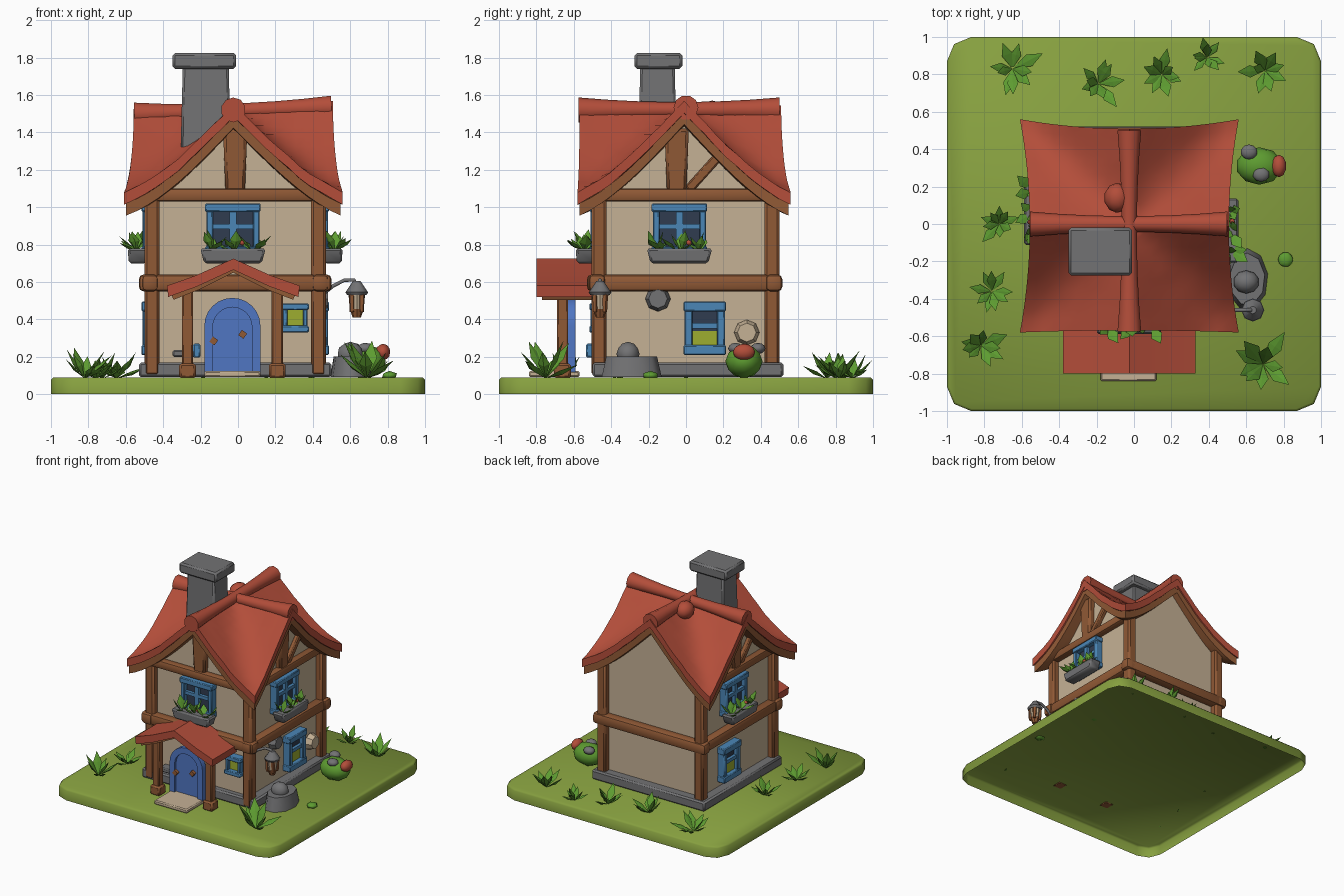
import bpy, bmesh, math, random
from mathutils import Matrix, Vector

random.seed(4)
cube = bpy.data.objects.get("Cube")
if cube:
    bpy.data.objects.remove(cube, do_unlink=True)


def material(name, r, g, b):
    m = bpy.data.materials.new(name)
    m.use_nodes = True
    m.diffuse_color = (r, g, b, 1)
    bsdf = next(n for n in m.node_tree.nodes if n.type == 'BSDF_PRINCIPLED')
    bsdf.inputs["Base Color"].default_value = (r, g, b, 1)
    return m


RED = material("roof red", .45, .075, .042)
WOOD = material("wood brown", .28, .10, .036)
CREAM = material("plaster cream", .56, .44, .30)
STONE = material("stone grey", .17, .17, .175)
BLUE = material("window blue", .07, .24, .47)
DOOR = material("door blue", .08, .18, .54)
GRASS = material("lawn green", .24, .35, .05)
LEAF = material("leaf green", .11, .33, .03)
LIME = material("lit pane lime", .34, .42, .03)
DARK = material("dark glass", .03, .045, .08)


def T(x, y, z):
    return Matrix.Translation((x, y, z))


def R(deg, axis):
    return Matrix.Rotation(math.radians(deg), 4, axis)


def add(name, bm, mat, M=Matrix(), angle=40):
    bmesh.ops.recalc_face_normals(bm, faces=bm.faces[:])
    me = bpy.data.meshes.new(name)
    bm.to_mesh(me)
    bm.free()
    me.materials.append(mat)
    for p in me.polygons:
        p.use_smooth = angle > 0
    if angle:
        me.set_sharp_from_angle(angle=math.radians(angle))
    ob = bpy.data.objects.new(name, me)
    ob.matrix_world = M
    bpy.context.collection.objects.link(ob)
    return ob


def box(name, x, y, z, mat, M=Matrix(), bevel=0.0, taper=1.0, seg=1):
    """Box from (min, max) ranges; taper scales the bottom face."""
    bm = bmesh.new()
    bmesh.ops.create_cube(bm, size=1)
    for v in bm.verts:
        k = taper if v.co.z < 0 else 1
        v.co = [(a + b) / 2 + c * (b - a) * s for (a, b), c, s in zip((x, y, z), v.co, (k, k, 1))]
    if bevel:
        bmesh.ops.bevel(bm, geom=bm.edges[:], offset=bevel, segments=seg, affect='EDGES', profile=.5)
    return add(name, bm, mat, M)


def cone(name, r1, r2, depth, mat, M, sides=8):
    bm = bmesh.new()
    bmesh.ops.create_cone(bm, cap_ends=True, segments=sides, radius1=r1, radius2=r2, depth=depth)
    return add(name, bm, mat, M)


def ball(name, loc, size, mat, sub=2):
    bm = bmesh.new()
    bmesh.ops.create_icosphere(bm, subdivisions=sub, radius=1)
    return add(name, bm, mat, T(*loc) @ Matrix.Diagonal((*size, 1)), 60)


def prism(name, pts, y0, y1, mat, M=Matrix(), angle=40):
    """Extrude an x-z outline along y."""
    bm = bmesh.new()
    f = bm.faces.new([bm.verts.new((x, y0, z)) for x, z in pts])
    ext = bmesh.ops.extrude_face_region(bm, geom=[f])
    bmesh.ops.translate(bm, verts=[v for v in ext['geom'] if isinstance(v, bmesh.types.BMVert)], vec=(0, y1 - y0, 0))
    return add(name, bm, mat, M, angle)


def plant(name, loc, count, length, low, high, M=Matrix(), spread=0.0, width=.18):
    """Tuft of folded, diamond-shaped leaves."""
    bm = bmesh.new()
    for i in range(count):
        L = length * random.uniform(.75, 1.1)
        turn = R(360 * i / count + random.uniform(-20, 20), 'Z') @ R(-random.uniform(low, high), 'Y')
        base = Vector((random.uniform(-spread, spread), 0, 0))
        w = L * width
        pts = [(0, 0, 0), (L, 0, 0), (L * .55, w, 0), (L * .55, -w, 0),
               (L * .55, 0, L * .02), (L * .5, 0, -L * .08)]
        vs = [bm.verts.new(base + turn @ Vector(p)) for p in pts]
        bmesh.ops.convex_hull(bm, input=vs)
    return add(name, bm, LEAF, M @ T(*loc), 0)


# Lawn tray with clipped corners, open underneath
bm = bmesh.new()
bmesh.ops.create_cube(bm, size=1, matrix=T(0, 0, .045) @ Matrix.Diagonal((2, 2, .09, 1)))
upright = [e for e in bm.edges if abs(e.verts[0].co.z - e.verts[1].co.z) > .05]
bmesh.ops.bevel(bm, geom=upright, offset=.13, segments=2, affect='EDGES', profile=.5)
rim = [e for e in bm.edges if min(v.co.z for v in e.verts) > .08]
bmesh.ops.bevel(bm, geom=rim, offset=.012, segments=1, affect='EDGES')
bmesh.ops.recalc_face_normals(bm, faces=bm.faces[:])
bmesh.ops.delete(bm, geom=[f for f in bm.faces if f.normal.z < -.9], context='FACES')
add("lawn", bm, GRASS, angle=60)

# Plaster walls: two crossed gabled prisms
CX = -.015
outline = [(-.435, .1), (.435, .1), (.435, 1.07), (0, 1.44), (-.435, 1.07)]
prism("walls_front_back", outline, -.45, .445, CREAM, T(CX, 0, 0))
prism("walls_sides", outline, -.435, .435, CREAM, T(CX, 0, 0) @ R(90, 'Z'))
box("foundation", (-.53, .5), (-.5, .52), (.091, .17), STONE, bevel=.012)

# Timber frame
for x in (-.46, .43):
    for y in (-.465, .46):
        box("corner_post", (x - .04, x + .04), (y - .04, y + .04), (.1, 1.08), WOOD, bevel=.014)
for y in (-.475, .47):
    box("middle_beam_x", (-.53, .5), (y - .045, y + .045), (.55, .64), WOOD, bevel=.025, seg=2)
for x in (-.47, .44):
    box("middle_beam_y", (x - .045, x + .045), (-.53, .515), (.55, .64), WOOD, bevel=.025, seg=2)
    box("top_beam_y", (x - .035, x + .035), (-.5, .48), (1.03, 1.1), WOOD, bevel=.02, seg=2)
box("top_beam_front", (-.49, .47), (-.51, -.44), (1.03, 1.1), WOOD, bevel=.02, seg=2)

# Wall frames: local -y points out of each wall
FRONT = T(CX, -.455, 0)
RIGHT = T(.425, 0, 0) @ R(90, 'Z')
LEFT = T(-.455, 0, 0) @ R(-90, 'Z')
for M, cx in ((FRONT, 0), (RIGHT, -.05), (LEFT, -.03)):
    box("gable_post", (cx - .065, cx + .065), (-.045, .03), (1.08, 1.42), WOOD, M, bevel=.015, taper=.8)
    if M is not FRONT:
        box("gable_brace", (-.025, .025), (-.02, .02), (-.13, .1), WOOD, M @ T(cx + .15, -.01, 1.19) @ R(42, 'Y'), bevel=.008)


# Cross-gabled roof: height falls with the smaller distance to either ridge
def roof(name, scale, drop, thick, mat, rough):
    n = 20
    bm = bmesh.new()
    grid = []
    for i in range(n + 1):
        row = []
        for j in range(n + 1):
            u, v = 2 * i / n - 1, 2 * j / n - 1
            t, far = min(abs(u), abs(v)), max(abs(u), abs(v))
            # soften the valleys between corner and ridge crossing
            k = 1.4 * far * (1 - far) + .001
            t -= max(k - (far - t), 0) ** 2 / k / 4
            z = 1.53 - .57 * t + .12 * t ** 3 + .035 * (far - .5) * (1 - t) + .02 * u * (1 - t)
            z += random.uniform(-rough, rough)
            x = -.025 + .585 * scale * u * (1 - .09 * (1 - v * v) * abs(u))
            y = -.01 + .57 * scale * v * (1 - (.09 if v > 0 else .02) * (1 - u * u) * abs(v))
            row.append(bm.verts.new((x, y, z - drop)))
        grid.append(row)
    for i in range(n):
        for j in range(n):
            bm.faces.new((grid[i][j], grid[i + 1][j], grid[i + 1][j + 1], grid[i][j + 1]))
    ext = bmesh.ops.extrude_face_region(bm, geom=bm.faces[:])
    low = [v for v in ext['geom'] if isinstance(v, bmesh.types.BMVert)]
    bmesh.ops.translate(bm, verts=low, vec=(0, 0, -thick))
    add(name, bm, mat, angle=60)


roof("roof_tiles", 1, 0, .065, RED, .005)
roof("roof_timber", .98, .06, .065, WOOD, 0)

# Rolled ridge caps, thicker at the ends
for M, ends in ((T(-.025, 0, 1.52) @ R(90, 'X'), (-.5, .575)),
                (T(0, 0, 1.515) @ R(88, 'Y'), (-.555, .5))):
    bm = bmesh.new()
    bmesh.ops.create_cone(bm, cap_ends=True, segments=10, radius1=.07, radius2=.07, depth=1)
    bmesh.ops.subdivide_edges(bm, edges=[e for e in bm.edges if abs(e.verts[0].co.z - e.verts[1].co.z) > .5], cuts=6)
    for v in bm.verts:
        s = .6 + 1.4 * v.co.z ** 2
        v.co = (v.co.x * s, v.co.y * s, ends[0] + (v.co.z + .5) * (ends[1] - ends[0]))
    add("ridge_cap", bm, RED, M, 50)
ball("ridge_bump", (-.09, .14, 1.5), (.07, .08, .07), RED)

# Chimney
box("chimney_shaft", (-.295, -.05), (-.245, -.06), (1.28, 1.76), STONE, bevel=.012, taper=1.1)
box("chimney_cap", (-.35, -.01), (-.275, -.02), (1.74, 1.825), STONE, bevel=.014)


def window(name, M, x, z, w, h, b, lit, bars):
    """Framed window; lit is the height fraction of the glowing pane."""
    for s in (-1, 1):
        e = x + s * (w / 2 - b / 2)
        box(name + "_side", (e - b / 2, e + b / 2), (-.055, .01), (z, z + h), BLUE, M, bevel=.006)
    for part, low in (("_head", z + h - b - .005), ("_sill", z - .005)):
        box(name + part, (x - w / 2 - .006, x + w / 2 + .006), (-.062, .01), (low, low + b + .01), BLUE, M, bevel=.006)
    box(name + "_glass", (x - w / 2 + .01, x + w / 2 - .01), (-.02, .01), (z, z + h), DARK, M)
    if lit:
        box(name + "_lit_pane", (x - w / 2 + b, x + w / 2 - b), (-.026, -.018), (z + b, z + h * lit), LIME, M)
    if bars:
        box(name + "_bar", (x - w / 2, x + w / 2), (-.045, 0), (z + h * .5, z + h * .6), BLUE, M)
    if bars > 1:
        box(name + "_mullion", (x - .018, x + .018), (-.045, 0), (z, z + h), BLUE, M)


def flower_box(M, x):
    box("flower_box", (x - .175, x + .175), (-.135, -.03), (.7, .78), STONE, M, bevel=.012, taper=.88)
    for dx in (-.11, 0, .11):
        plant("box_plant", (x + dx, -.09, .765), 5, .12, 20, 75, M, .015, .26)
    ball("box_flower", M @ Vector((x + .05, -.1, .81)), (.016,) * 3, RED, 1)


for M, x in ((FRONT, -.012), (RIGHT, -.035), (LEFT, -.06)):
    window("upper_window", M, x, .75, .285, .265, .035, 0, 2)
    flower_box(M, x)
window("small_window", FRONT, .32, .335, .135, .145, .026, .85, 0)
window("right_window", RIGHT, .1, .215, .215, .275, .042, .45, 1)
window("left_window", LEFT, -.12, .215, .215, .275, .042, .45, 1)

# Rounded stones set in the plaster
for x, z, mat in ((-.15, .51, STONE), (.325, .33, CREAM)):
    cone("wall_stone", .068, .05, .05, mat, RIGHT @ T(x, -.03, z) @ R(90, 'X'))

# Porch: sagging roof, posts, step, low ledge beside the door
left_half = [(-.355, .58), (-.2, .635), (0, .725)]
top = left_half + [(-x, z) for x, z in reversed(left_half[:-1])]
P = T(-.025, 0, 0)
prism("porch_roof", top + [(x * .98, z - .06) for x, z in reversed(top)], -.8, -.48, RED, P)
prism("porch_timber", [(x * .93, z - .05) for x, z in top] + [(x * .9, z - .075) for x, z in reversed(top)], -.77, -.48, WOOD, P)
for x in (-.27, .21):
    box("porch_post", (x - .03, x + .03), (-.69, -.63), (.1, .58), WOOD, bevel=.008)
    box("porch_post_base", (x - .045, x + .045), (-.705, -.615), (.085, .165), WOOD, bevel=.012)
box("door_step", (-.18, .12), (-.84, -.57), (.091, .125), CREAM, bevel=.008)
box("ledge", (-.35, -.23), (-.53, -.45), (.2, .235), STONE, bevel=.008)
box("ledge_block", (-.24, -.2), (-.535, -.45), (.195, .27), BLUE, bevel=.008)


# Arched door and its frame
def arch(r, z0, zc):
    return [(r, z0)] + [(r * math.cos(a), zc + r * math.sin(a))
                        for a in (math.pi * i / 12 for i in range(13))] + [(-r, z0)]


D = T(-.03, 0, 0)
prism("door_panel", arch(.12, .12, .365), -.615, -.595, DOOR, D)
outer, inner = arch(.15, .12, .365), arch(.105, .12, .36)
prism("door_frame", outer + inner[::-1], -.635, -.59, DOOR, D)
for x, z in ((-.13, .285), (.025, .32)):
    box("door_handle", (-.017, .017), (-.02, .01), (-.017, .017), WOOD, T(x, -.62, z) @ R(35, 'Y'))

# Lantern on a curved bracket
curve = bpy.data.curves.new("lantern_arm", 'CURVE')
curve.dimensions = '3D'
curve.bevel_depth = .011
curve.bevel_resolution = 1
sp = curve.splines.new('POLY')
arm = ((.46, .54), (.51, .58), (.57, .61), (.62, .61), (.635, .58))
sp.points.add(len(arm) - 1)
for p, (x, z) in zip(sp.points, arm):
    p.co = (x, -.46, z, 1)
curve.materials.append(STONE)
bpy.context.collection.objects.link(bpy.data.objects.new("lantern_arm", curve))
for nm, r1, r2, z0, z1, mat in (("lantern_cap", .06, .02, .545, .605, STONE), ("lantern_rim", .052, .062, .53, .547, STONE),
                                ("lantern_glass", .032, .046, .45, .535, CREAM), ("lantern_base", .022, .038, .41, .455, WOOD)):
    cone(nm, r1, r2, z1 - z0, mat, T(.635, -.46, (z0 + z1) / 2))
for i in range(4):
    a = math.pi * (i / 2 + .25)
    cone("lantern_bar", .012, .018, .1, WOOD, T(.635 + .037 * math.cos(a), -.46 + .037 * math.sin(a), .49), 5)

# Stones and the round garden creature
cone("flat_stone", .165, .14, .11, STONE, T(.605, -.295, .147) @ Matrix.Diagonal((.68, 1, 1, 1)), 9)
ball("top_stone", (.6, -.31, .215), (.07, .062, .065), STONE)
ball("mossy_stone", (.81, -.19, .1), (.045, .045, .025), LEAF, 1)
ball("creature_body", (.67, .31, .175), (.125, .1, .09), LEAF)
ball("creature_nose", (.775, .31, .225), (.04, .06, .045), RED)
for x, y in ((.615, .385), (.68, .265)):
    ball("creature_spot", (x, y, .245), (.045, .04, .03), STONE)

# Grass tufts around the lawn
for x, y, s in ((-.65, .83, .18), (-.19, .75, .16), (.15, .8, .17), (.39, .89, .14), (.7, .82, .18),
                (-.72, 0, .15), (-.76, -.36, .15), (-.82, -.65, .18), (.69, -.75, .23)):
    plant("grass_tuft", (x, y, .085), 9, s, 18, 65)
